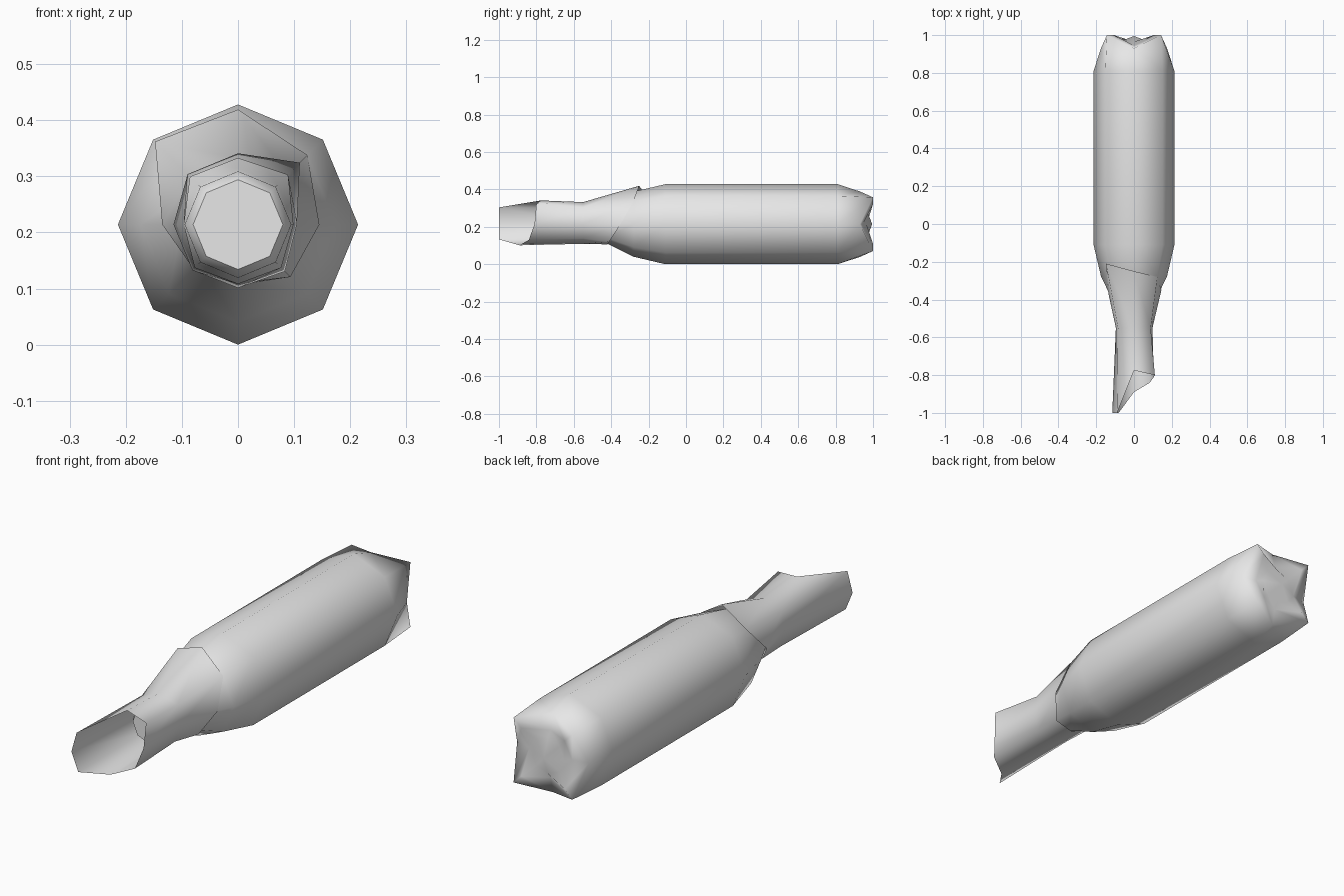
import bpy
import math

cube = bpy.data.objects.get("Cube")
if cube:
    bpy.data.objects.remove(cube, do_unlink=True)

SIDES = 8
AXIS_Z = 0.214

grey = bpy.data.materials.new("plain grey")
grey.use_nodes = True
grey.diffuse_color = (0.8, 0.8, 0.8, 1)
grey.node_tree.nodes["Principled BSDF"].inputs["Base Color"].default_value = (0.8, 0.8, 0.8, 1)


def point(k, radius, y):
    a = 2 * math.pi * k / SIDES
    return (radius * math.cos(a), y, AXIS_Z + radius * math.sin(a))


def loft(name, rings, tip=None, smooth=True):
    """Skin rings of (radius, y) pairs along y; tip closes the last ring."""
    verts = [point(k, *ring[k]) for ring in rings for k in range(SIDES)]
    faces = []
    for i in range(len(rings) - 1):
        for k in range(SIDES):
            a, b = i * SIDES + k, i * SIDES + (k + 1) % SIDES
            faces.append((a, a + SIDES, b + SIDES, b))
    if tip is not None:
        verts.append((0, tip, AXIS_Z))
        last = (len(rings) - 1) * SIDES
        for k in range(SIDES):
            faces.append((last + k, len(verts) - 1, last + (k + 1) % SIDES))
    mesh = bpy.data.meshes.new(name)
    mesh.from_pydata(verts, [], faces)
    mesh.materials.append(grey)
    for p in mesh.polygons:
        p.use_smooth = smooth
    obj = bpy.data.objects.new(name, mesh)
    bpy.context.collection.objects.link(obj)
    return obj


def even(radius, y):
    return [(radius, y)] * SIDES


def footed(foot, gap):
    # feet on the diagonals, hollows between them
    return [gap, foot] * (SIDES // 2)


# Bottle: neck, shoulder, straight wall and four-footed base
loft("bottle", [
    even(0.08, -0.62), even(0.095, -0.6), even(0.1, -0.43),
    even(0.174, -0.28), even(0.214, -0.11), even(0.214, 0.81),
    footed((0.203, 1.0), (0.175, 0.93)),
    footed((0.15, 1.0), (0.105, 0.945)),
    even(0.08, 0.965),
], tip=0.995)

# Flat disc closing the neck
loft("neck_cap", [even(0.08, -0.621)], tip=-0.621, smooth=False)

# Loose sleeve wrapped round the neck, with a long tongue on one side
mouth_r = [0.105, 0.156, 0.127, 0.127, 0.115, 0.115, 0.113, 0.118]
mouth_y = [-0.81, -0.8, -0.775, -1, -1, -1, -0.89, -0.84]
waist_r = [0.098, 0.125, 0.118, 0.12, 0.096, 0.108, 0.105, 0.108]
back_r = [0.145, 0.175, 0.205, 0.209, 0.135, 0.112, 0.108, 0.132]
back_y = [-0.35, -0.28, -0.25, -0.21, -0.37, -0.42, -0.42, -0.41]
loft("neck_sleeve", [
    list(zip(mouth_r, mouth_y)),
    [(r, -0.55) for r in waist_r],
    list(zip(back_r, back_y)),
])
